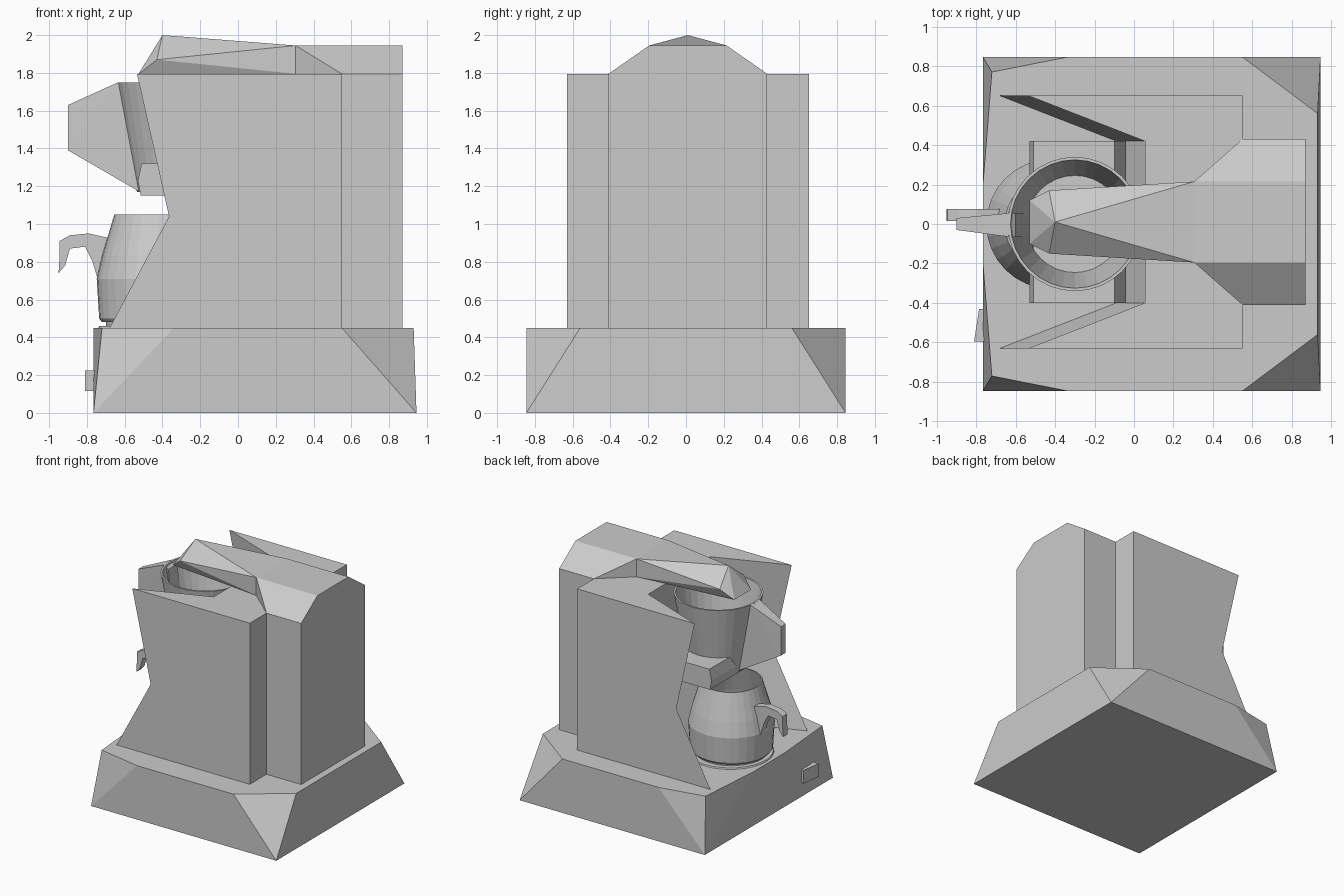
import bpy, bmesh, math

if "Cube" in bpy.data.objects:
    bpy.data.objects.remove(bpy.data.objects["Cube"])


def finish(bm, name):
    bmesh.ops.recalc_face_normals(bm, faces=bm.faces[:])
    me = bpy.data.meshes.new(name)
    bm.to_mesh(me)
    bm.free()
    ob = bpy.data.objects.new(name, me)
    bpy.context.collection.objects.link(ob)
    return ob


def hull(name, pts):
    """Convex faceted solid around a few points."""
    bm = bmesh.new()
    for p in pts:
        bm.verts.new(p)
    r = bmesh.ops.convex_hull(bm, input=bm.verts[:])
    junk = {g for g in r["geom_interior"] + r["geom_unused"] if isinstance(g, bmesh.types.BMVert)}
    bmesh.ops.delete(bm, geom=list(junk), context='VERTS')
    bmesh.ops.dissolve_limit(bm, angle_limit=math.radians(1), verts=bm.verts[:], edges=bm.edges[:])
    return finish(bm, name)


def both(pts, c=0.0):
    """Points plus their mirror images across y = c."""
    return [(x, c + s * y, z) for x, y, z in pts for s in ((1, -1) if y else (1,))]


def loft(name, rings):
    """Solid skinned through matching loops of points."""
    bm = bmesh.new()
    loops = [[bm.verts.new(p) for p in r] for r in rings]
    n = len(loops[0])
    for a, b in zip(loops, loops[1:]):
        for i in range(n):
            j = (i + 1) % n
            bm.faces.new((a[i], a[j], b[j], b[i]))
    bm.faces.new(loops[0])
    bm.faces.new(loops[-1])
    return finish(bm, name)


def lathe(name, profile, cx, cy=0.0, sides=32):
    """Stack of circles (radius, z) capped at both ends."""
    return loft(name, [[(cx + r * math.cos(2 * math.pi * i / sides),
                         cy + r * math.sin(2 * math.pi * i / sides), z)
                        for i in range(sides)] for r, z in profile])


def extrude_y(name, profile, y0, y1):
    return loft(name, [[(x, y, z) for x, z in profile] for y in (y0, y1)])


# Base with sloping facets at the corners
hull("base", both([(-0.765, 0.845, 0), (0.945, 0.845, 0),
                   (-0.34, 0.845, 0.45), (0.55, 0.845, 0.45),
                   (0.93, 0.56, 0.45), (-0.72, 0.77, 0.45), (-0.765, 0.2, 0.45)]))

# Body: two wedge-shaped side walls around an open front, pinched at the waist
C = 0.01


def body_ring(front, z):
    half = [(front + 0.59, 0.41), (front, 0.64), (0.55, 0.64), (0.55, 0.42), (0.87, 0.42)]
    return ([(x, C + y, z) for x, y in half] +
            [(x, C - y, z) for x, y in reversed(half)])


loft("body", [body_ring(-0.68, 0.45), body_ring(-0.365, 1.04), body_ring(-0.535, 1.795)])

# Raised rear hood and the long arm reaching over the funnel
hull("rear_hood", both([(0.305, 0.205, 1.795), (0.305, 0.205, 1.945), (0.87, 0.205, 1.945),
                        (0.55, 0.42, 1.795), (0.87, 0.42, 1.795)], C))
hull("spout_arm", both([(0.305, 0.205, 1.795), (0.305, 0.205, 1.945), (-0.40, 0, 2.0),
                        (-0.43, 0.16, 1.87), (-0.53, 0.11, 1.79)], C))

# Filter funnel, open at the top, with its wedge handle
lathe("funnel", [(0.235, 1.17), (0.34, 1.75), (0.325, 1.75), (0.222, 1.19)], -0.30)
hull("funnel_handle", [(-0.9, -0.03, 1.63), (-0.9, 0.03, 1.63), (-0.9, -0.03, 1.39), (-0.9, 0.03, 1.39),
                       (-0.635, -0.065, 1.75), (-0.635, 0.055, 1.75),
                       (-0.60, -0.065, 1.72), (-0.60, 0.055, 1.72),
                       (-0.52, -0.065, 1.17), (-0.52, 0.055, 1.17)])

# Shelf holding the funnel between the walls
extrude_y("funnel_shelf", [(-0.51, 1.32), (-0.53, 1.23), (-0.515, 1.15),
                           (-0.04, 1.15), (-0.10, 1.32)], C - 0.41, C + 0.41)

# Warming plate and carafe
lathe("warming_plate", [(0.33, 0.45), (0.325, 0.46)], -0.41)
lathe("carafe", [(0.30, 0.48), (0.315, 0.50), (0.328, 0.71), (0.30, 0.83), (0.235, 1.05),
                 (0.225, 1.05), (0.29, 0.83), (0.315, 0.71), (0.30, 0.51)], -0.42)
lathe("carafe_foot", [(0.28, 0.455), (0.28, 0.485)], -0.42)
extrude_y("carafe_handle", [(-0.66, 0.92), (-0.79, 0.95), (-0.89, 0.94), (-0.945, 0.91), (-0.945, 0.82),
                            (-0.95, 0.74), (-0.915, 0.78), (-0.89, 0.87), (-0.81, 0.88),
                            (-0.77, 0.80), (-0.74, 0.70), (-0.70, 0.72)], 0.015, 0.075)

# Power switch on the base
hull("power_switch", [(x, y, z) for x, y in ((-0.81, -0.595), (-0.785, -0.43), (-0.75, -0.595), (-0.75, -0.43))
                      for z in (0.115, 0.225)])
